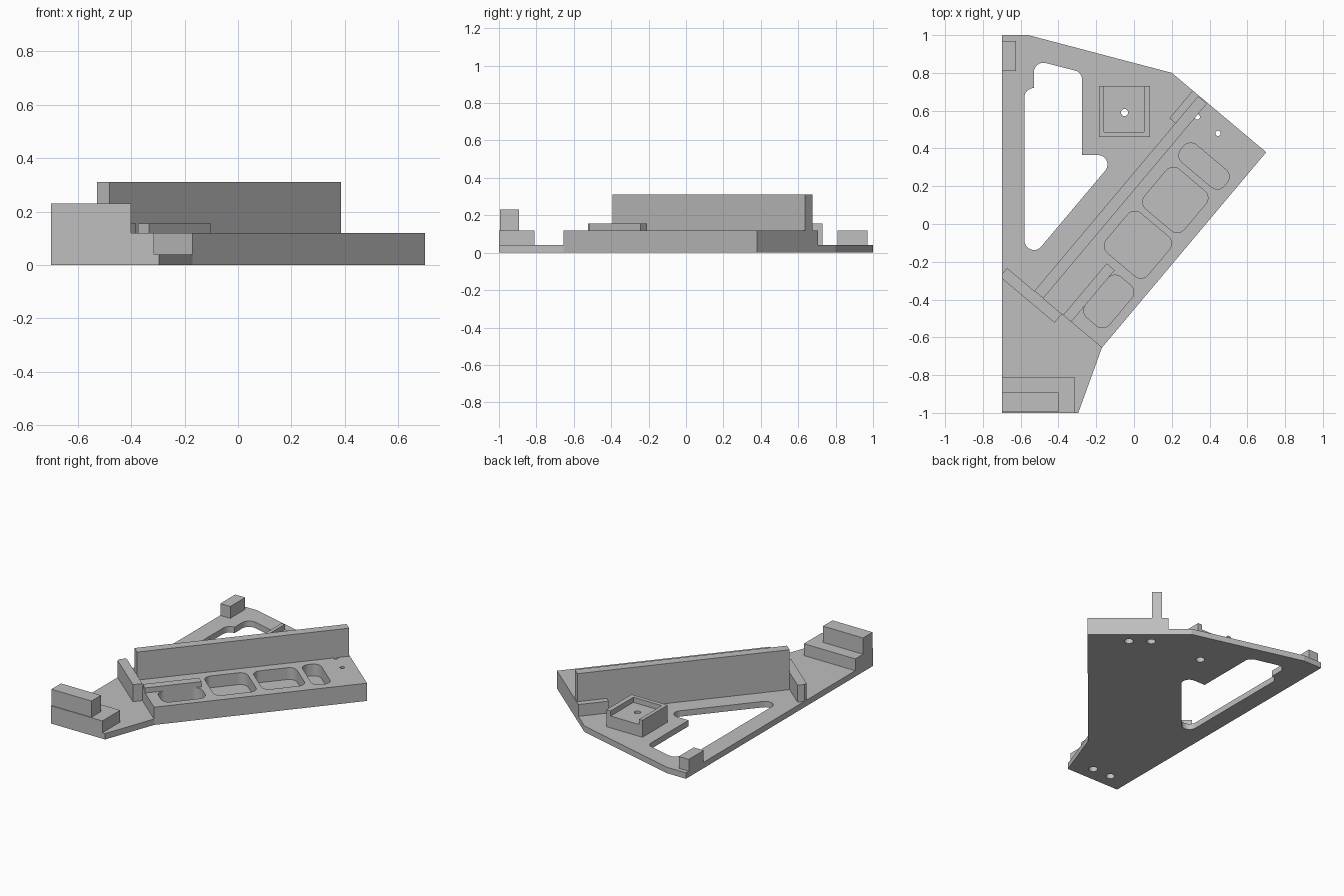
import bpy, bmesh, math
from mathutils import Vector

if "Cube" in bpy.data.objects:
    bpy.data.objects.remove(bpy.data.objects["Cube"], do_unlink=True)

grey = bpy.data.materials.new("plain grey")
grey.use_nodes = True
COLOUR = (0.52, 0.52, 0.52, 1)
grey.diffuse_color = COLOUR
grey.node_tree.nodes["Principled BSDF"].inputs["Base Color"].default_value = COLOUR

# Slanted frame: u runs along the long sloping edge, w runs inward from it
ORIGIN = Vector((-0.17, -0.655))
ALONG = Vector((0.87, 1.035)).normalized()
INWARD = Vector((-ALONG.y, ALONG.x))
LENGTH = 1.352


def slant(u, w):
    return ORIGIN + ALONG * u + INWARD * w


def rect(x0, x1, y0, y1):
    return [Vector(p) for p in ((x0, y0), (x1, y0), (x1, y1), (x0, y1))]


def slant_rect(u0, u1, w0, w1):
    return [slant(u, w) for u, w in ((u0, w0), (u1, w0), (u1, w1), (u0, w1))]


def circle(x, y, r, sides=24):
    return [Vector((x + r * math.cos(t), y + r * math.sin(t)))
            for t in (i * math.tau / sides for i in range(sides))]


def fillet(points, radii, steps=8):
    """Round each corner of an outline with its own radius."""
    out = []
    for i, (p, r) in enumerate(zip(points, radii)):
        if r == 0:
            out.append(p)
            continue
        a = (points[i - 1] - p).normalized()
        b = (points[(i + 1) % len(points)] - p).normalized()
        half = a.angle(b) / 2
        centre = p + (a + b).normalized() * (r / math.sin(half))
        start = p + a * (r / math.tan(half)) - centre
        end = p + b * (r / math.tan(half)) - centre
        sweep = math.pi - 2 * half
        for k in range(steps + 1):
            t = k / steps
            s = (start * math.sin((1 - t) * sweep) + end * math.sin(t * sweep)) / math.sin(sweep)
            out.append(centre + s)
    return out


def prism(name, outline, z0, z1):
    """Extrude a flat outline between two heights."""
    bm = bmesh.new()
    face = bm.faces.new([bm.verts.new((p.x, p.y, z0)) for p in outline])
    ext = bmesh.ops.extrude_face_region(bm, geom=[face])
    tops = [v for v in ext["geom"] if isinstance(v, bmesh.types.BMVert)]
    bmesh.ops.translate(bm, verts=tops, vec=(0, 0, z1 - z0))
    bmesh.ops.recalc_face_normals(bm, faces=bm.faces)
    mesh = bpy.data.meshes.new(name)
    bm.to_mesh(mesh)
    bm.free()
    mesh.materials.append(grey)
    obj = bpy.data.objects.new(name, mesh)
    bpy.context.collection.objects.link(obj)
    return obj


def cut(obj, outline, z0, z1):
    """Subtract a prism and discard the cutter."""
    cutter = prism("cutter", outline, z0, z1)
    cutter.hide_render = True
    mod = obj.modifiers.new("cut", "BOOLEAN")
    mod.operation = "DIFFERENCE"
    mod.solver = "EXACT"
    mod.object = cutter
    bpy.context.view_layer.objects.active = obj
    bpy.ops.object.modifier_apply(modifier=mod.name)
    bpy.data.objects.remove(cutter, do_unlink=True)


PLATE, DECK, LIP = 0.04, 0.12, 0.155

# Base plate with its large rounded opening
outline = [Vector(p) for p in ((-0.7, -1), (-0.295, -1), ORIGIN, slant(LENGTH, 0),
                               (0.2, 0.8), (-0.56, 1), (-0.7, 1))]
base = prism("base_plate", outline, 0, PLATE)
opening = [Vector(p) for p in ((-0.58, -0.225), (-0.083, 0.365), (-0.275, 0.365), (-0.275, 0.803),
                               (-0.53, 0.868), (-0.53, 0.72), (-0.58, 0.72))]
cut(base, fillet(opening, (0.05, 0.05, 0, 0.05, 0.05, 0, 0.05)), -0.1, 0.1)

# Raised slanted deck, with a short tab behind the wall at the far end
deck = prism("slanted_deck", [slant(u, w) for u, w in (
    (0, 0), (LENGTH, 0), (LENGTH, 0.508), (1.16, 0.508), (1.16, 0.467), (0, 0.467))], PLATE, DECK)

# Rounded pockets: centre u, w, half sizes, corner radius
for u, w, a, b, r in ((0.211, 0.13, 0.14, 0.082, 0.05), (0.54, 0.205, 0.137, 0.144, 0.05),
                      (0.849, 0.206, 0.137, 0.137, 0.05), (1.084, 0.205, 0.06, 0.15, 0.05)):
    cut(deck, fillet(slant_rect(u - a, u + a, w - b, w + b), [r] * 4), 0, 0.3)

# Tall fence, low rail and end stop
prism("tall_fence", slant_rect(0, LENGTH - 0.005, 0.406, 0.467), DECK, 0.31)
prism("low_rail", slant_rect(0, 0.358, 0.212, 0.268), DECK, LIP)
prism("end_stop", [slant(-0.06, 0.277), slant(0, 0.277), slant(0, 0.655),
                   Vector((-0.7, -0.265)), Vector((-0.7, -0.288))], PLATE, LIP)

# Stepped front block and rear corner block
step = prism("front_step", rect(-0.7, -0.315, -1, -0.81), PLATE, DECK)
prism("front_upper_step", rect(-0.7, -0.4, -0.995, -0.893), DECK, 0.23)
prism("rear_corner_block", rect(-0.7, -0.625, 0.81, 0.97), PLATE, DECK)

# Square seat with a shallow recess open to the rear
seat = prism("square_seat", rect(-0.185, 0.085, 0.46, 0.73), PLATE, LIP)
cut(seat, rect(-0.16, 0.053, 0.487, 0.8), DECK, 0.3)

# Screw holes, widened underneath
for x, y, r, part, top in ((0.335, 0.567, 0.014, deck, 0.3), (0.445, 0.48, 0.014, deck, 0.3),
                           (-0.05, 0.59, 0.019, seat, 0.3),
                           (-0.42, -0.9, 0.014, step, 0.1), (-0.56, -0.9, 0.014, step, 0.1)):
    cut(base, circle(x, y, 0.028), -0.1, 0.1)
    cut(part, circle(x, y, 0.028), 0, 0.06)
    cut(part, circle(x, y, r), 0, top)
